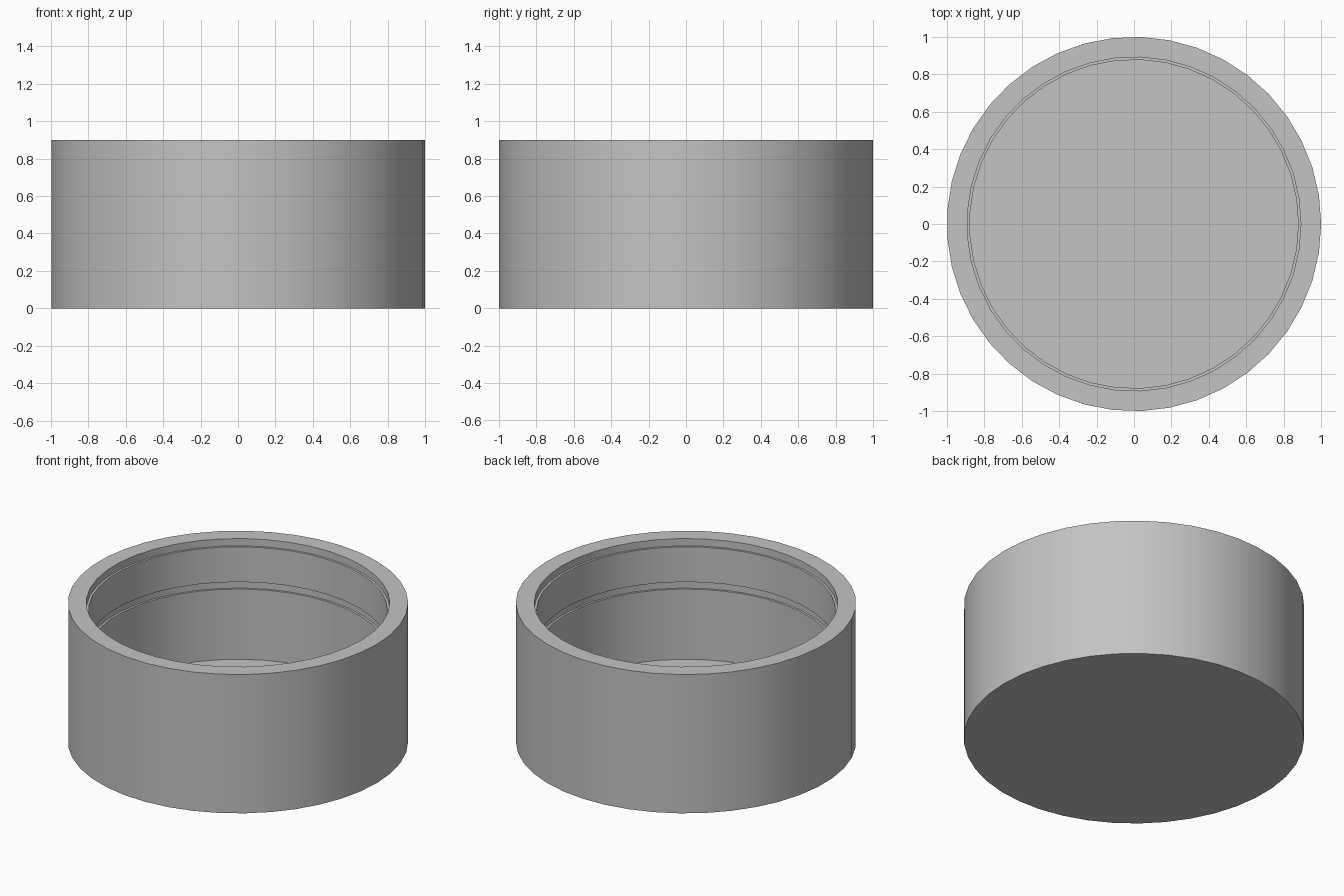
import bpy
import bmesh
from math import cos, sin, tau, radians

cube = bpy.data.objects.get("Cube")
if cube:
    bpy.data.objects.remove(cube, do_unlink=True)

SIDES = 41
OUTER, GROOVE, BORE = 1.0, 0.892, 0.878
HEIGHT, FLOOR = 0.9, 0.124

# Plain grey material
grey = bpy.data.materials.new("plain grey")
grey.use_nodes = True
colour = (0.55, 0.55, 0.55, 1)
grey.diffuse_color = colour
grey.node_tree.nodes["Principled BSDF"].inputs["Base Color"].default_value = colour

# Cross-section as (radius, height): outer wall, rim, top recess, bore, inner groove, floor
profile = [
    (OUTER, 0), (OUTER, HEIGHT),
    (GROOVE, HEIGHT), (GROOVE, 0.853),
    (BORE, 0.853), (BORE, 0.625),
    (GROOVE, 0.625), (GROOVE, 0.579),
    (BORE, 0.579), (BORE, FLOOR),
]

bm = bmesh.new()


def ring(radius, z):
    return [bm.verts.new((radius * cos(tau * i / SIDES), radius * sin(tau * i / SIDES), z))
            for i in range(SIDES)]


# Turn the cross-section around the axis
rings = [ring(r, z) for r, z in profile]
for a, b in zip(rings, rings[1:]):
    for i in range(SIDES):
        j = (i + 1) % SIDES
        bm.faces.new((a[i], a[j], b[j], b[i]))

# Underside and inner floor
bm.faces.new(rings[0][::-1])
bm.faces.new(rings[-1])
bmesh.ops.recalc_face_normals(bm, faces=bm.faces)

mesh = bpy.data.meshes.new("round_cup")
bm.to_mesh(mesh)
bm.free()
mesh.materials.append(grey)
cup = bpy.data.objects.new("round_cup", mesh)
bpy.context.collection.objects.link(cup)

# Smooth walls, sharp rims
bpy.ops.object.select_all(action="DESELECT")
cup.select_set(True)
bpy.context.view_layer.objects.active = cup
bpy.ops.object.shade_smooth_by_angle(angle=radians(30))
